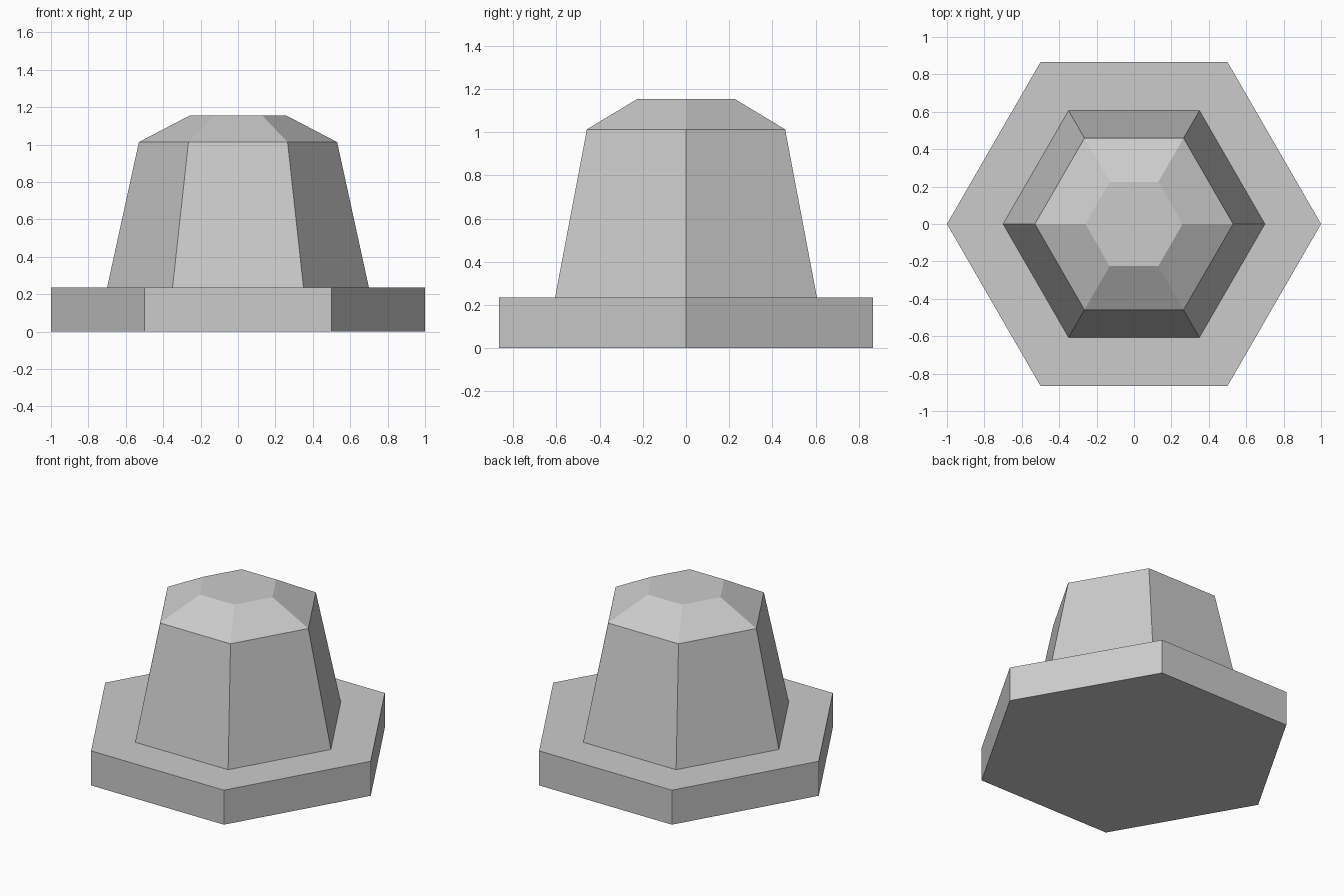
import bpy
import bmesh
from math import cos, sin, tau

cube = bpy.data.objects.get("Cube")
if cube:
    bpy.data.objects.remove(cube, do_unlink=True)

SIDES = 6

grey = bpy.data.materials.new("light grey")
grey.use_nodes = True
colour = (0.6, 0.6, 0.6, 1)
grey.diffuse_color = colour
grey.node_tree.nodes["Principled BSDF"].inputs["Base Color"].default_value = colour


def hex_frustum(name, r_low, r_high, z_low, z_high, bottom=False, top=False):
    """Six-sided tapered prism with a corner on +x and optional end faces."""
    bm = bmesh.new()
    low, high = [
        [bm.verts.new((r * cos(tau * i / SIDES), r * sin(tau * i / SIDES), z))
         for i in range(SIDES)]
        for r, z in ((r_low, z_low), (r_high, z_high))
    ]
    for i in range(SIDES):
        j = (i + 1) % SIDES
        bm.faces.new((low[i], low[j], high[j], high[i]))
    if bottom:
        bm.faces.new(low[::-1])
    if top:
        bm.faces.new(high)
    mesh = bpy.data.meshes.new(name)
    bm.to_mesh(mesh)
    bm.free()
    mesh.materials.append(grey)
    obj = bpy.data.objects.new(name, mesh)
    bpy.context.collection.objects.link(obj)
    return obj


# Wide flat flange, tapered body, and chamfered cap
hex_frustum("flange", 1.0, 1.0, 0, 0.235, bottom=True, top=True)
hex_frustum("body", 0.70, 0.53, 0.235, 1.013)
hex_frustum("cap", 0.53, 0.26, 1.013, 1.154, top=True)
